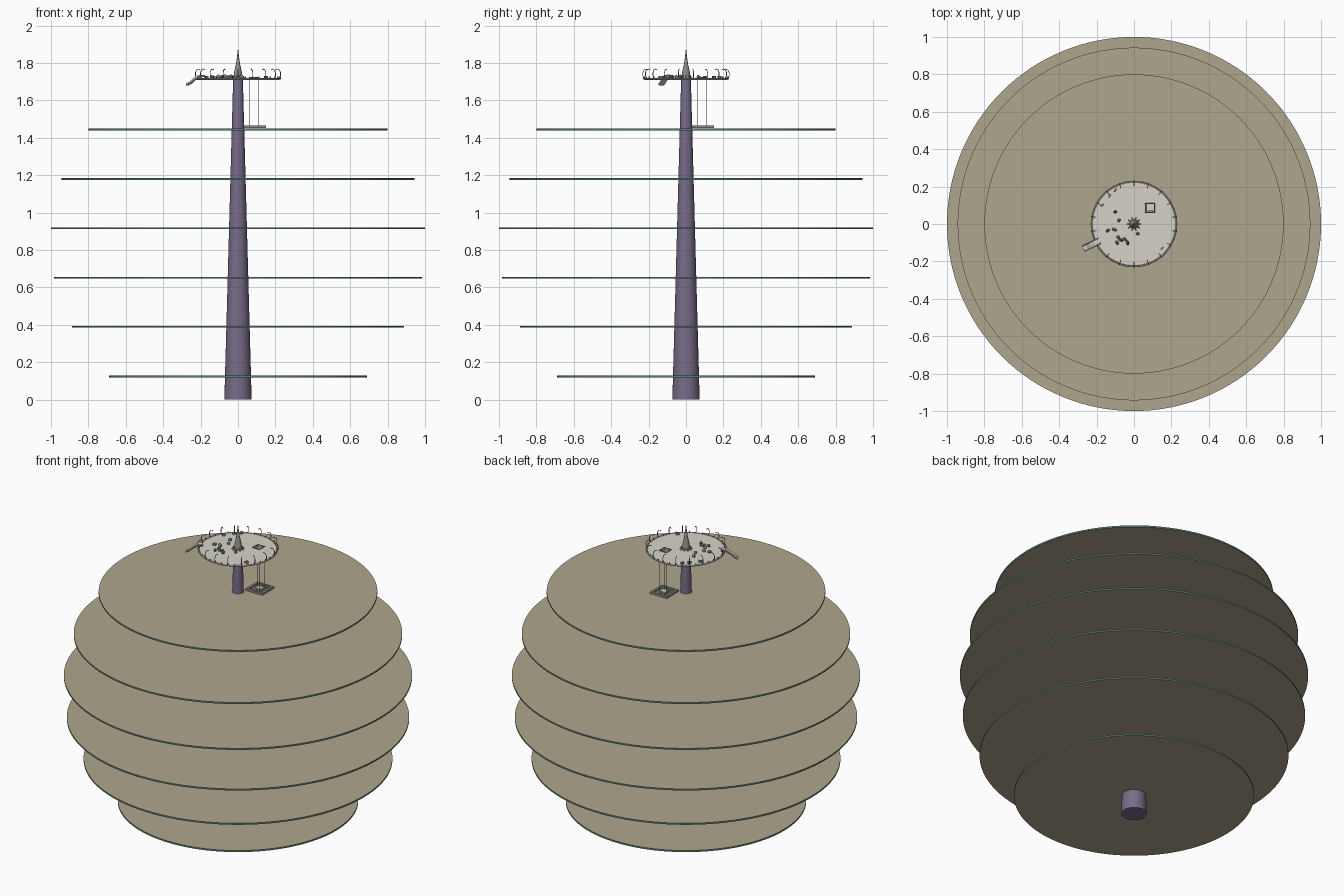
import bpy, bmesh, math, random
from mathutils import Vector, Matrix

if "Cube" in bpy.data.objects:
    bpy.data.objects.remove(bpy.data.objects["Cube"])

random.seed(4)
DECK_Z = 1.715


def material(name, rgb):
    m = bpy.data.materials.new(name)
    m.diffuse_color = (*rgb, 1)
    m.use_nodes = True
    m.node_tree.nodes["Principled BSDF"].inputs["Base Color"].default_value = m.diffuse_color
    return m


TAN = material("tan", (0.43, 0.38, 0.27))
TEAL = material("teal", (0.10, 0.22, 0.17))
PURPLE = material("purple", (0.19, 0.15, 0.25))
PALE = material("pale", (0.68, 0.65, 0.58))
GREY = material("grey", (0.28, 0.27, 0.25))


def mesh_object(name, verts, faces, mats, smooth=None):
    me = bpy.data.meshes.new(name)
    me.from_pydata(verts, [], faces)
    bm = bmesh.new()
    bm.from_mesh(me)
    bmesh.ops.recalc_face_normals(bm, faces=bm.faces)
    bm.to_mesh(me)
    bm.free()
    ob = bpy.data.objects.new(name, me)
    bpy.context.collection.objects.link(ob)
    for m in mats:
        me.materials.append(m)
    if smooth:
        bpy.ops.object.select_all(action='DESELECT')
        bpy.context.view_layer.objects.active = ob
        ob.select_set(True)
        bpy.ops.object.shade_smooth_by_angle(angle=math.radians(smooth))
    return ob


def lathe(name, profile, segs, mats, smooth=35):
    """Solid of revolution from (radius, z) points, capped at both ends."""
    verts, faces = [], []
    for r, z in profile:
        for i in range(segs):
            a = 2 * math.pi * i / segs
            verts.append((r * math.cos(a), r * math.sin(a), z))
    for k in range(len(profile) - 1):
        for i in range(segs):
            j = (i + 1) % segs
            faces.append((k * segs + i, k * segs + j, (k + 1) * segs + j, (k + 1) * segs + i))
    faces.append(tuple(range(segs)))
    faces.append(tuple(range((len(profile) - 1) * segs, len(profile) * segs)))
    return mesh_object(name, verts, faces, mats, smooth)


def box(name, center, size, mat, rot=0.0):
    verts = [Matrix.Rotation(rot, 3, 'Z') @ Vector((x * size[0] / 2, y * size[1] / 2, z * size[2] / 2)) + Vector(center)
             for x in (-1, 1) for y in (-1, 1) for z in (-1, 1)]
    faces = [(0, 1, 3, 2), (4, 6, 7, 5), (0, 4, 5, 1), (2, 3, 7, 6), (0, 2, 6, 4), (1, 5, 7, 3)]
    return mesh_object(name, verts, faces, [mat])


def tube(name, paths, radius, mat, cyclic=False):
    cu = bpy.data.curves.new(name, 'CURVE')
    cu.dimensions = '3D'
    cu.bevel_depth = radius
    cu.bevel_resolution = 1
    cu.use_fill_caps = True
    for pts in paths:
        s = cu.splines.new('POLY')
        s.points.add(len(pts) - 1)
        for p, co in zip(s.points, pts):
            p.co = (*co, 1)
        s.use_cyclic_u = cyclic
    cu.materials.append(mat)
    ob = bpy.data.objects.new(name, cu)
    bpy.context.collection.objects.link(ob)
    return ob


def polar(r, a, z):
    return (r * math.cos(a), r * math.sin(a), z)


# Tapered mast and the spire above the deck
lathe("mast", [(0.073, 0), (0.026, DECK_Z)], 32, [PURPLE])
lathe("spire", [(0.026, DECK_Z), (0.02, 1.755), (0.010, 1.80), (0.004, 1.845), (0.0008, 1.875)], 16, [GREY])

# Six large round tiers, tan faces with teal edge
for n, (z, r) in enumerate([(0.125, 0.69), (0.39, 0.887), (0.652, 0.983), (0.917, 1.0), (1.181, 0.943), (1.445, 0.80)]):
    tier = lathe(f"tier_{n + 1}", [(r, z - 0.005), (r, z + 0.005)], 128, [TAN, TEAL])
    for p in tier.data.polygons:
        p.material_index = 1 if len(p.vertices) == 4 else 0

# Deck with a square lift hatch cut through it
deck = lathe("deck", [(0.222, DECK_Z - 0.005), (0.228, DECK_Z), (0.222, DECK_Z + 0.005)], 64, [PALE])
cutter = box("hatch_cutter", (0.085, 0.085, DECK_Z), (0.045, 0.045, 0.1), GREY)
cutter.hide_render = True
cutter.hide_set(True)
cut = deck.modifiers.new("hatch", 'BOOLEAN')
cut.object = cutter
cut.solver = 'EXACT'


def square(c, h, z):
    return [(c + sx * h, c + sy * h, z) for sx, sy in ((-1, -1), (1, -1), (1, 1), (-1, 1))]


tube("hatch_frame", [square(0.085, 0.024, DECK_Z + 0.007)], 0.003, GREY, True)

# Deck rim ring and curling rim posts
tube("deck_rim", [[polar(0.228, 2 * math.pi * i / 64, DECK_Z + 0.003) for i in range(64)]], 0.0035, PALE, True)
hook = [(0.224, 0), (0.231, 0.018), (0.231, 0.034), (0.225, 0.047), (0.214, 0.053), (0.204, 0.049)]
tube("rim_posts", [[polar(r, 2 * math.pi * (i + 0.5) / 18, DECK_Z + z) for r, z in hook]
                   for i in range(18)], 0.002, GREY)
for i in range(36):
    a = 2 * math.pi * i / 36
    box(f"rim_peg_{i + 1}", polar(0.226, a, DECK_Z + 0.008), (0.006, 0.004, 0.010), GREY, a)

# Root-like spikes around the spire base
tube("spire_roots", [[polar(0.015, a, DECK_Z + 0.022), polar(0.028, a, DECK_Z + 0.012), polar(0.036, a, DECK_Z + 0.004)]
                     for a in [2 * math.pi * i / 10 for i in range(10)]], 0.0025, GREY)

# Curved chute leaving the deck edge, trough cross-section
ang = math.radians(206)
out, side = Vector((math.cos(ang), math.sin(ang), 0)), Vector((-math.sin(ang), math.cos(ang), 0))
path = [(0.205, 0.013), (0.235, 0.010), (0.262, -0.006), (0.282, -0.024), (0.302, -0.032)]
section = [(-0.016, 0.009), (-0.013, 0), (0.013, 0), (0.016, 0.009)]
verts = [out * r + side * s + Vector((0, 0, DECK_Z + z + h)) for r, z in path for s, h in section]
faces = [(k * 4 + i, k * 4 + i + 1, k * 4 + i + 5, k * 4 + i + 4) for k in range(4) for i in range(3)]
chute = mesh_object("chute", verts, faces, [PALE])
chute.modifiers.new("thickness", 'SOLIDIFY').thickness = 0.003

# Hanging lift: framed tray with slats, on ropes from the hatch
LC, LZ = 0.09, 1.459
for s in (-1, 1):
    box("tray_side", (LC + s * 0.052, LC, LZ), (0.014, 0.118, 0.013), GREY)
    box("tray_end", (LC, LC + s * 0.052, LZ), (0.09, 0.014, 0.013), GREY)
    box("tray_slat", (LC + s * 0.016, LC, LZ - 0.002), (0.016, 0.09, 0.006), GREY)
box("tray_load", (LC, LC, LZ + 0.003), (0.04, 0.035, 0.008), PALE)
tube("lift_ropes", [[(x, y, LZ), (x, y, DECK_Z)] for x, y in ((0.062, 0.108), (0.108, 0.062), (0.108, 0.108))], 0.0012, GREY)

# Boulders and small crates scattered over the deck
for n, (x, y) in enumerate([(-0.08, 0.02), (-0.10, 0.065), (-0.105, -0.03), (-0.14, -0.035), (-0.085, -0.07),
                            (-0.07, -0.085), (-0.05, -0.08), (-0.035, -0.10), (0.02, -0.052), (-0.09, -0.10)]):
    bm = bmesh.new()
    bmesh.ops.create_icosphere(bm, subdivisions=2, radius=1)
    bm.transform(Matrix.Translation((x, y, DECK_Z + 0.011)) @ Matrix.Rotation(random.uniform(0, 3), 4, 'Z')
                 @ Matrix.Diagonal((random.uniform(0.009, 0.015), 0.008, random.uniform(0.008, 0.014), 1)))
    me = bpy.data.meshes.new(f"boulder_{n + 1}")
    bm.to_mesh(me)
    bm.free()
    me.materials.append(TEAL if n % 2 else GREY)
    bpy.context.collection.objects.link(bpy.data.objects.new(me.name, me))
for n, (x, y, r) in enumerate([(-0.17, 0.10, 0.6), (-0.13, 0.15, 0.9), (-0.10, 0.18, 1.0), (0.15, -0.13, 0.8)]):
    box(f"crate_{n + 1}", (x, y, DECK_Z + 0.010), (0.02, 0.010, 0.014), GREY, r)
